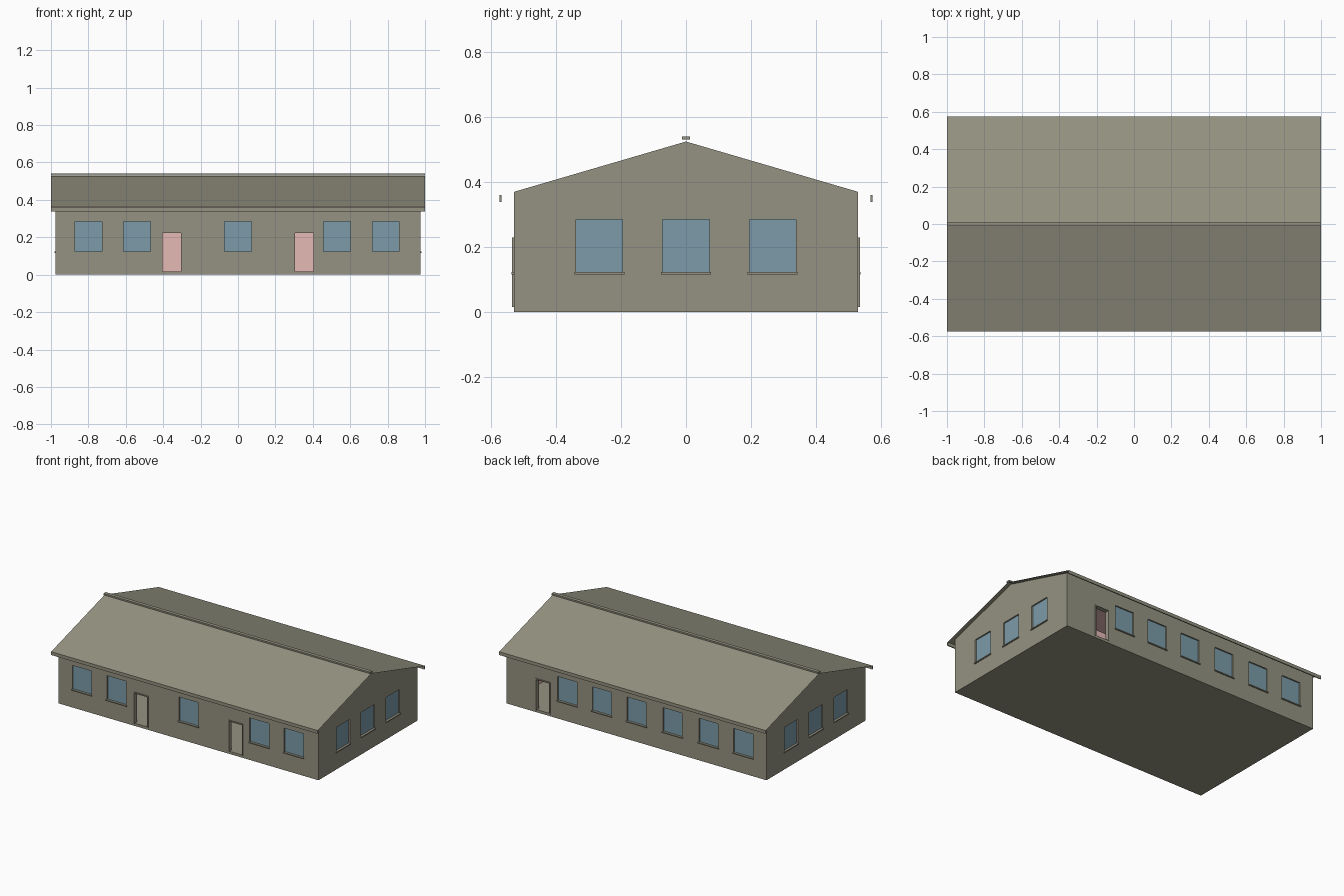
import bpy
import bmesh
from mathutils import Vector

cube = bpy.data.objects.get("Cube")
if cube:
    bpy.data.objects.remove(cube, do_unlink=True)


def material(name, color):
    m = bpy.data.materials.new(name)
    m.use_nodes = True
    m.diffuse_color = (*color, 1)
    m.node_tree.nodes["Principled BSDF"].inputs["Base Color"].default_value = (*color, 1)
    return m


OLIVE = material("olive render", (0.30, 0.29, 0.22))
GLASS = material("window blue", (0.20, 0.33, 0.40))
PINK = material("interior pink", (0.79, 0.49, 0.47))

HX, HY = 0.975, 0.53          # half size of the walls
EAVE, PEAK = 0.37, 0.525
FLOOR, CEILING, WALL = 0.015, 0.33, 0.025
SLOPE = (PEAK - EAVE) / HY


def finish(name, bm, mat):
    bmesh.ops.recalc_face_normals(bm, faces=bm.faces)
    mesh = bpy.data.meshes.new(name)
    bm.to_mesh(mesh)
    bm.free()
    mesh.materials.append(mat)
    ob = bpy.data.objects.new(name, mesh)
    bpy.context.collection.objects.link(ob)
    return ob


def box(name, lo, hi, mat):
    bm = bmesh.new()
    lo, hi = Vector(lo), Vector(hi)
    bmesh.ops.create_cube(bm, size=1)
    for v in bm.verts:
        v.co = (lo + hi) / 2 + v.co * (hi - lo)
    return finish(name, bm, mat)


def wall_box(name, side, u, z, depth, mat):
    """Box on one wall: u runs along the wall, depth is measured outward from it."""
    axis, sign = side
    face = HX if axis == "x" else HY
    d = sorted(sign * (face + k) for k in depth)
    if axis == "x":
        return box(name, (d[0], u[0], z[0]), (d[1], u[1], z[1]), mat)
    return box(name, (u[0], d[0], z[0]), (u[1], d[1], z[1]), mat)


def cut(target, cutter):
    cutter.hide_render = True
    mod = target.modifiers.new("cut", "BOOLEAN")
    mod.operation = "DIFFERENCE"
    mod.solver = "EXACT"
    mod.material_mode = "TRANSFER"
    mod.object = cutter
    bpy.context.view_layer.objects.active = target
    bpy.ops.object.modifier_apply(modifier=mod.name)
    bpy.data.objects.remove(cutter, do_unlink=True)


# Gabled body, hollowed into a pink room
bm = bmesh.new()
outline = [(-HY, 0), (HY, 0), (HY, EAVE), (0, PEAK), (-HY, EAVE)]
end = bm.faces.new([bm.verts.new((-HX, y, z)) for y, z in outline])
ext = bmesh.ops.extrude_face_region(bm, geom=[end], use_keep_orig=True)
bmesh.ops.translate(bm, vec=(2 * HX, 0, 0),
                    verts=[g for g in ext["geom"] if isinstance(g, bmesh.types.BMVert)])
walls = finish("walls", bm, OLIVE)
ix, iy = HX - WALL, HY - WALL
cut(walls, box("room_cutter", (-ix, -iy, FLOOR), (ix, iy, CEILING), PINK))
box("floor", (-ix, -iy, FLOOR - 0.004), (ix, iy, FLOOR + 0.003), OLIVE)

# Corridor partitions
for s, label in ((-1, "front"), (1, "back")):
    y = sorted((s * 0.15, s * 0.165))
    box(label + "_partition", (-ix, y[0], FLOOR), (ix, y[1], CEILING), PINK)

FRONT, BACK, LEFT, RIGHT = ("y", -1), ("y", 1), ("x", 1), ("x", -1)

# Recessed windows with sills
windows = {
    "front": (FRONT, (-0.80, -0.54, 0, 0.53, 0.79)),
    "back": (BACK, (-0.80, -0.54, -0.27, 0, 0.26, 0.52)),
    "left": (LEFT, (-0.267, 0, 0.267)),
    "right": (RIGHT, (-0.267, 0, 0.267)),
}
for label, (side, centres) in windows.items():
    for c in centres:
        u, z = (c - 0.072, c + 0.072), (0.12, 0.285)
        cut(walls, wall_box("window_cutter", side, u, z, (-0.012, 0.02), OLIVE))
        wall_box(label + "_window", side, u, z, (-0.014, -0.009), GLASS)
        wall_box(label + "_sill", side, (c - 0.077, c + 0.077), (0.116, 0.123),
                 (-0.009, 0.007), OLIVE)

# Open doorways with slim frames
doors = {"front_right": (FRONT, -0.355), "front_left": (FRONT, 0.355), "back": (BACK, 0.70)}
for label, (side, c) in doors.items():
    top, half, rim = 0.225, 0.055, 0.006
    cut(walls, wall_box("door_cutter", side, (c - half, c + half), (FLOOR + 0.003, top),
                        (-WALL - 0.01, 0.02), OLIVE))
    out = (-WALL, 0.006)
    for s in (-1, 1):
        u = sorted((c + s * half, c + s * (half - rim)))
        wall_box(label + "_door_post", side, u, (FLOOR, top), out, OLIVE)
    wall_box(label + "_door_lintel", side, (c - half, c + half), (top - 0.002, top + 0.005),
             out, OLIVE)

# Thin roof sheets, eave boards and ridge cap
for s, label in ((-1, "front"), (1, "back")):
    edge = 0.574
    bm = bmesh.new()
    lift = PEAK + 0.003
    pts = [(-1, 0, lift), (1, 0, lift),
           (1, s * edge, lift - SLOPE * edge), (-1, s * edge, lift - SLOPE * edge)]
    face = bm.faces.new([bm.verts.new(p) for p in pts])
    face.normal_update()
    sheet = finish(label + "_roof", bm, OLIVE)
    if sheet.data.polygons[0].normal.z < 0:
        sheet.data.flip_normals()
    y = sorted((s * 0.568, s * 0.575))
    box(label + "_eave_board", (-1, y[0], 0.339), (1, y[1], 0.361), OLIVE)
box("ridge_cap", (-1, -0.012, 0.531), (1, 0.012, 0.541), OLIVE)
